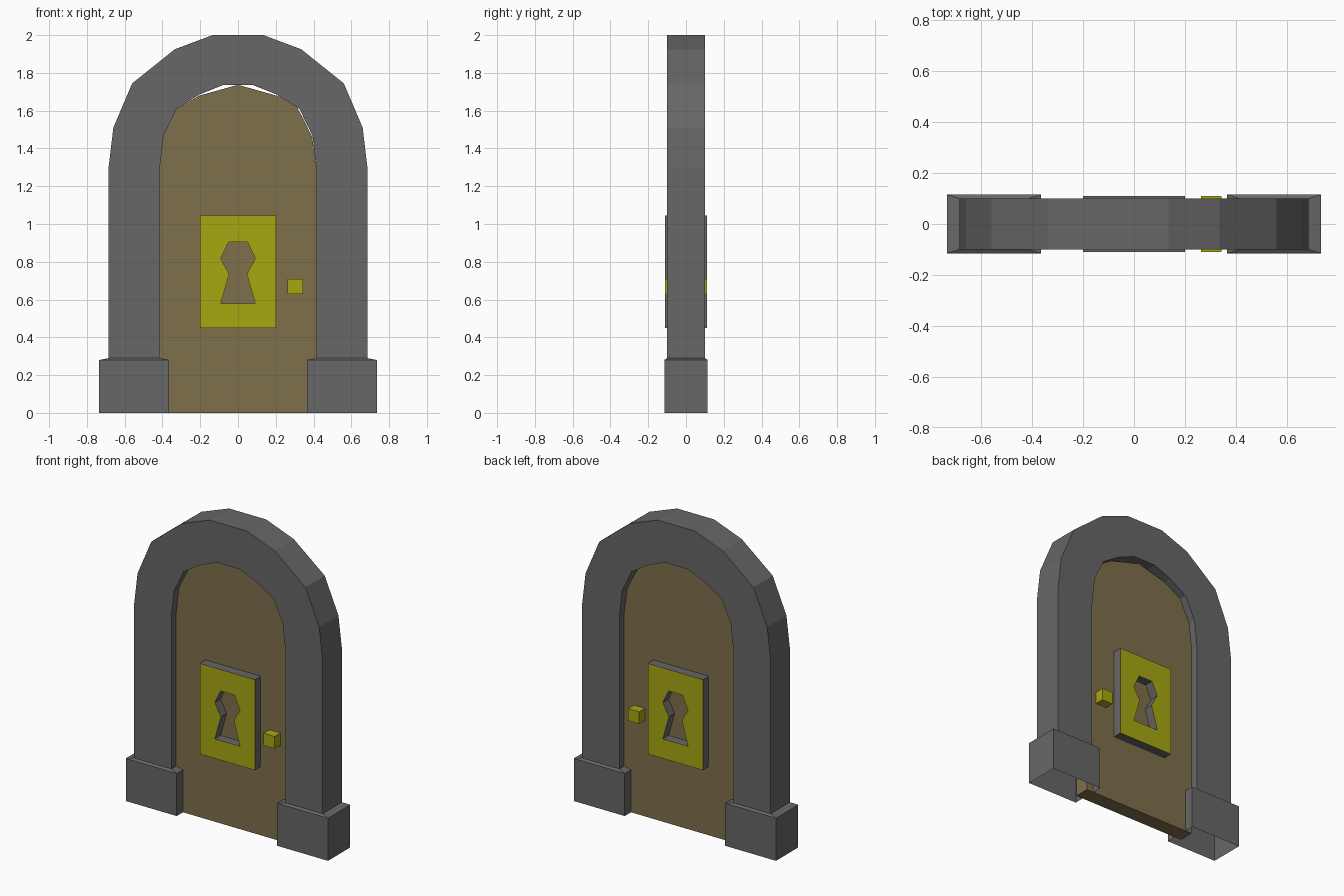
import bpy, bmesh

if "Cube" in bpy.data.objects:
    bpy.data.objects.remove(bpy.data.objects["Cube"])


def material(name, rgb):
    m = bpy.data.materials.new(name)
    m.diffuse_color = (*rgb, 1.0)
    m.use_nodes = True
    m.node_tree.nodes["Principled BSDF"].inputs["Base Color"].default_value = m.diffuse_color
    return m


STONE = material("grey stone", (0.135, 0.135, 0.135))
WOOD = material("brown wood", (0.212, 0.162, 0.070))
BRASS = material("yellow brass", (0.39, 0.39, 0.006))


def make_object(name, bm, mats):
    mesh = bpy.data.meshes.new(name)
    bm.to_mesh(mesh)
    bm.free()
    for m in mats:
        mesh.materials.append(m)
    ob = bpy.data.objects.new(name, mesh)
    bpy.context.collection.objects.link(ob)
    return ob


def mirror_to_back(ob):
    mod = ob.modifiers.new("front_and_back", "MIRROR")
    mod.use_axis = (False, True, False)
    mod.use_clip = False
    mod.use_mirror_merge = False


# stone arch: (outer x, outer z, inner x, inner z, half depth), foot to crown
half = [
    (0.735, 0.00, 0.365, 0.00, 0.115),
    (0.735, 0.28, 0.365, 0.28, 0.115),
    (0.685, 0.29, 0.415, 0.29, 0.10),
    (0.685, 1.30, 0.415, 1.285, 0.10),
    (0.66, 1.51, 0.395, 1.465, 0.10),
    (0.56, 1.745, 0.325, 1.61, 0.10),
    (0.335, 1.925, 0.205, 1.685, 0.10),
    (0.135, 2.00, 0.08, 1.735, 0.10),
]
path = half + [(-a, b, -c, d, e) for a, b, c, d, e in reversed(half)]
bm = bmesh.new()
rings = []
for ox, oz, ix, iz, d in path:
    rings.append([bm.verts.new(p) for p in
                  ((ox, -d, oz), (ox, d, oz), (ix, d, iz), (ix, -d, iz))])
for r, s in zip(rings, rings[1:]):
    for i in range(4):
        j = (i + 1) % 4
        bm.faces.new((r[i], r[j], s[j], s[i]))
bmesh.ops.recalc_face_normals(bm, faces=bm.faces)
make_object("stone_arch", bm, [STONE])

# wooden door slab
outline = [(-0.415, 0), (0.415, 0), (0.415, 1.285), (0.393, 1.46), (0.345, 1.56),
           (0.31, 1.622), (0.22, 1.675), (0, 1.737), (-0.205, 1.68),
           (-0.325, 1.61), (-0.395, 1.465), (-0.415, 1.285)]
bm = bmesh.new()
front = [bm.verts.new((x, -0.05, z)) for x, z in outline]
back = [bm.verts.new((x, 0.05, z)) for x, z in outline]
bm.faces.new(front)
bm.faces.new(back[::-1])
for i in range(len(outline)):
    j = (i + 1) % len(outline)
    bm.faces.new((front[i], back[i], back[j], front[j]))
bmesh.ops.recalc_face_normals(bm, faces=bm.faces)
make_object("door", bm, [WOOD])

# lock plate with keyhole: brass face, stone-grey edges
plate = [(-0.2, 0.45), (0.2, 0.45), (0.2, 1.045), (-0.2, 1.045)]
key_half = [(0.092, 0.578), (0.047, 0.735), (0.092, 0.817), (0.05, 0.905)]
keyhole = key_half + [(-x, z) for x, z in reversed(key_half)]
bm = bmesh.new()
loops = []
for pts in (plate, keyhole):
    vs = [bm.verts.new((x, -0.11, z)) for x, z in pts]
    loops += [bm.edges.new((vs[i], vs[(i + 1) % len(vs)])) for i in range(len(vs))]
bmesh.ops.triangle_fill(bm, edges=loops, use_beauty=True)
rim = [e for e in bm.edges if e.is_boundary]
ext = bmesh.ops.extrude_edge_only(bm, edges=rim)["geom"]
for v in ext:
    if isinstance(v, bmesh.types.BMVert):
        v.co.y = -0.05
bmesh.ops.recalc_face_normals(bm, faces=bm.faces)
bm.normal_update()
faces = [f for f in bm.faces if abs(f.normal.y) > 0.5]
if faces[0].normal.y > 0:
    bmesh.ops.reverse_faces(bm, faces=bm.faces[:])
for f in faces:
    f.material_index = 1
mirror_to_back(make_object("lock_plate", bm, [STONE, BRASS]))

# small square knob on each side
bm = bmesh.new()
bmesh.ops.create_cube(bm, size=1.0)
for v in bm.verts:
    v.co = (0.303 + v.co.x * 0.08, -0.08 + v.co.y * 0.06, 0.67 + v.co.z * 0.08)
mirror_to_back(make_object("knob", bm, [BRASS]))
